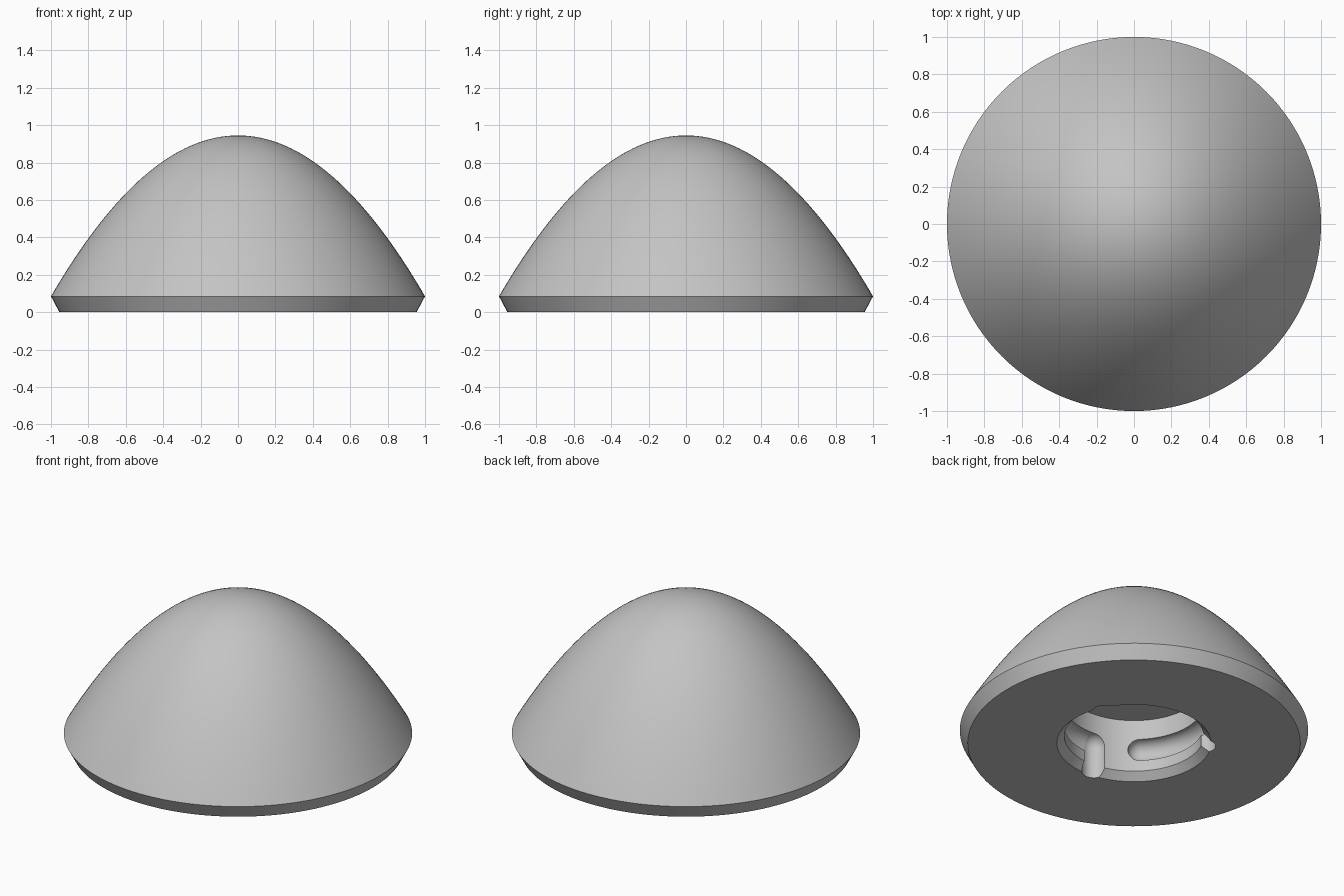
import bpy, bmesh, math
from mathutils import Matrix, Vector

default = bpy.data.objects.get("Cube")
if default:
    bpy.data.objects.remove(default, do_unlink=True)

TOP, EDGE_Z = 0.945, 0.085        # dome apex and widest edge heights
WALL_R, CEILING = 0.40, 0.38      # socket in the underside
PIN_R, PIN_Z = 0.07, 0.185        # round bayonet grooves
SLOT_SWEEP = math.radians(80)

grey = bpy.data.materials.new("light_grey")
grey.use_nodes = True
grey.diffuse_color = (0.55, 0.55, 0.55, 1)
grey.node_tree.nodes["Principled BSDF"].inputs["Base Color"].default_value = (0.55, 0.55, 0.55, 1)


def make_object(name, bm):
    bmesh.ops.recalc_face_normals(bm, faces=bm.faces)
    mesh = bpy.data.meshes.new(name)
    bm.to_mesh(mesh)
    bm.free()
    mesh.materials.append(grey)
    obj = bpy.data.objects.new(name, mesh)
    bpy.context.collection.objects.link(obj)
    return obj


def revolve(name, profile, steps=128):
    """Spin a radius/height profile around the z axis."""
    bm = bmesh.new()
    verts = [bm.verts.new((r, 0, z)) for r, z in profile]
    edges = [bm.edges.new(pair) for pair in zip(verts, verts[1:])]
    bmesh.ops.spin(bm, geom=verts + edges, cent=(0, 0, 0), axis=(0, 0, 1),
                   angle=math.tau, steps=steps, use_duplicate=False)
    bmesh.ops.remove_doubles(bm, verts=bm.verts, dist=1e-4)
    return make_object(name, bm)


def tube(name, rings, sides=32):
    """Closed tube through rings of (centre, axis u, axis v, radius)."""
    bm = bmesh.new()
    loops = []
    for centre, u, v, radius in rings:
        angles = [math.tau * i / sides for i in range(sides)]
        loops.append([bm.verts.new(centre + radius * (u * math.cos(a) + v * math.sin(a)))
                      for a in angles])
    for a, b in zip(loops, loops[1:]):
        for i in range(sides):
            j = (i + 1) % sides
            bm.faces.new((a[i], a[j], b[j], b[i]))
    bm.faces.new(loops[0])
    bm.faces.new(loops[-1])
    return make_object(name, bm)


def slot_cutter(start):
    """Arc groove with rounded ends, following the socket wall."""
    up = Vector((0, 0, 1))
    cap = [math.radians(d) for d in range(5, 90, 10)]
    tip = PIN_R / WALL_R
    stations = [(-tip * math.cos(c), PIN_R * math.sin(c)) for c in cap]
    stations += [(SLOT_SWEEP * i / 24, PIN_R) for i in range(25)]
    stations += [(SLOT_SWEEP + tip * math.cos(c), PIN_R * math.sin(c)) for c in reversed(cap)]
    rings = []
    for angle, radius in stations:
        out = Vector((math.cos(start + angle), math.sin(start + angle), 0))
        rings.append((out * WALL_R + up * PIN_Z, out, up, radius))
    return tube("slot_cutter", rings)


def channel_cutter(start):
    """Vertical entry groove with a domed top."""
    out = Vector((math.cos(start), math.sin(start), 0))
    side = Vector((-out.y, out.x, 0))
    radius = PIN_R + 0.001
    stations = [(-0.1, radius)]
    for d in range(0, 90, 10):
        c = math.radians(d)
        stations.append((PIN_Z + radius * math.sin(c), radius * math.cos(c)))
    return tube("channel_cutter",
                [(out * WALL_R + Vector((0, 0, z)), out, side, r) for z, r in stations])


# Dome, bevelled rim, flat base and chamfered round socket
profile = [(i / 32, TOP - (TOP - EDGE_Z) * (i / 32) ** 2) for i in range(33)]
profile += [(0.955, 0), (0.443, 0), (WALL_R, 0.045), (WALL_R, CEILING), (0, CEILING)]
dome = revolve("dome_cap", profile)

# Three bayonet grooves cut into the socket wall
cutters = []
for k in range(3):
    start = math.radians(-95 + 120 * k)
    cutters += [slot_cutter(start), channel_cutter(start)]

bpy.ops.object.select_all(action="DESELECT")
bpy.context.view_layer.objects.active = dome
dome.select_set(True)
for cutter in cutters:
    cutter.hide_render = True
    mod = dome.modifiers.new("groove", "BOOLEAN")
    mod.operation = "DIFFERENCE"
    mod.solver = "EXACT"
    mod.object = cutter
    bpy.ops.object.modifier_apply(modifier=mod.name)
for cutter in cutters:
    bpy.data.objects.remove(cutter, do_unlink=True)

bpy.ops.object.shade_smooth_by_angle(angle=math.radians(30))
